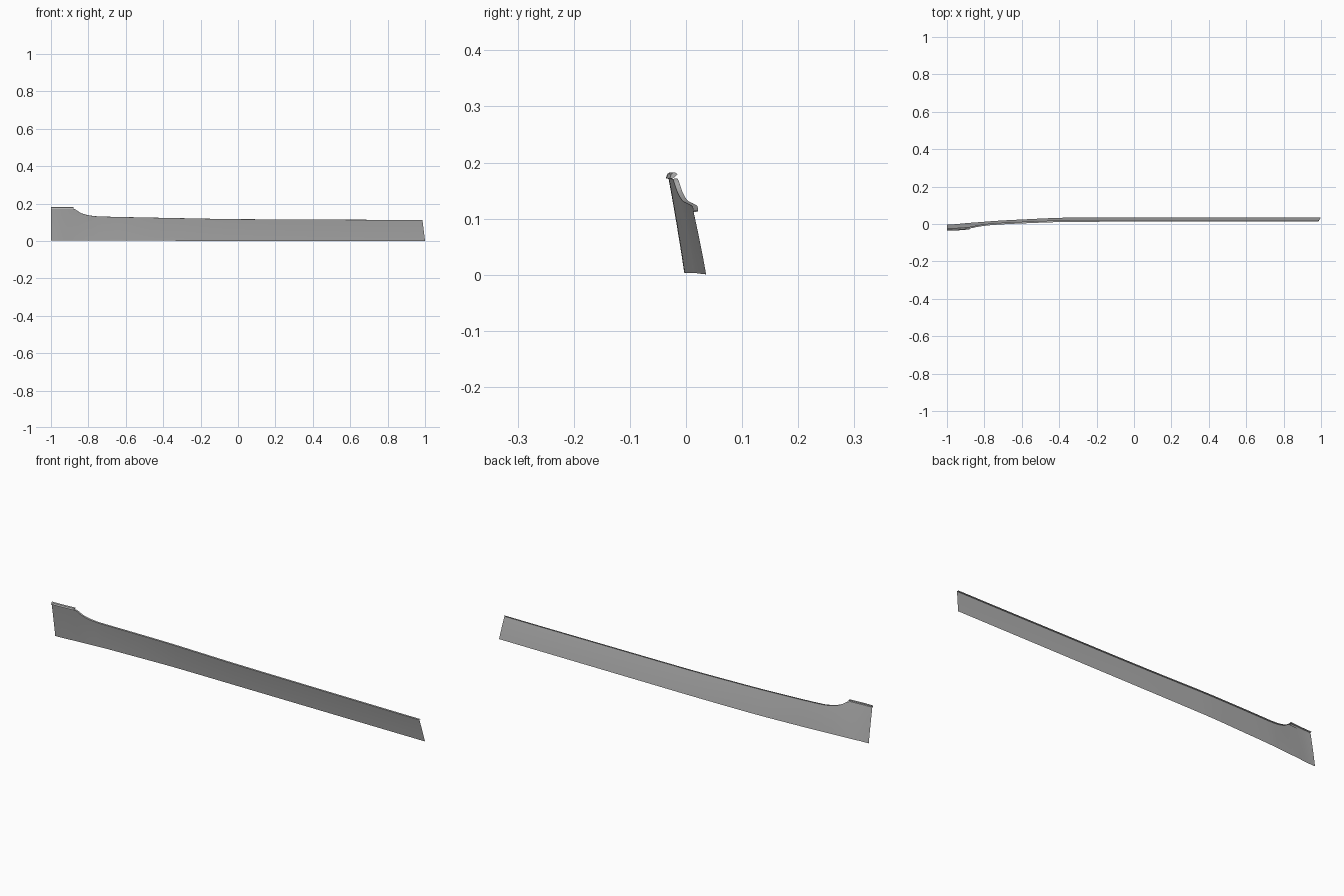
import bpy

if "Cube" in bpy.data.objects:
    bpy.data.objects.remove(bpy.data.objects["Cube"])

# Stations along the trim: x, bottom y, bottom z, top y, top z
STATIONS = [
    (-1.00, -0.003, 0.003, -0.031, 0.171),
    (-0.88, 0.006, 0.003, -0.024, 0.171),
    (-0.84, 0.009, 0.003, -0.016, 0.149),
    (-0.80, 0.012, 0.003, -0.010, 0.137),
    (-0.75, 0.016, 0.003, -0.005, 0.131),
    (-0.60, 0.024, 0.002, 0.003, 0.127),
    (-0.35, 0.034, 0.001, 0.011, 0.122),
    (0.00, 0.036, 0.0, 0.0125, 0.116),
    (0.40, 0.036, 0.0, 0.0125, 0.114),
    (1.00, 0.036, 0.0, 0.0125, 0.112),
]
STEPS, ROWS = 6, 6

# Dark grey finish shared by all parts
grey = bpy.data.materials.new("dark_grey")
grey.diffuse_color = (0.44, 0.44, 0.44, 1)
grey.use_nodes = True
grey.node_tree.nodes["Principled BSDF"].inputs["Base Color"].default_value = grey.diffuse_color


def smooth_stations():
    """Monotone cubic interpolation of the station table."""
    def slope(i, k):
        if i in (0, len(STATIONS) - 1):
            return 0
        a, b, c = STATIONS[i - 1:i + 2]
        d0 = (b[k] - a[k]) / (b[0] - a[0])
        d1 = (c[k] - b[k]) / (c[0] - b[0])
        return 0 if d0 * d1 <= 0 else 2 * d0 * d1 / (d0 + d1)

    out = []
    for i in range(len(STATIONS) - 1):
        a, b = STATIONS[i], STATIONS[i + 1]
        h = b[0] - a[0]
        for s in range(STEPS):
            t = s / STEPS
            row = [a[0] + h * t]
            for k in range(1, 5):
                row.append((2*t**3 - 3*t*t + 1) * a[k] + (3*t*t - 2*t**3) * b[k]
                           + h * ((t**3 - 2*t*t + t) * slope(i, k) + (t**3 - t*t) * slope(i + 1, k)))
            out.append(row)
    return out + [list(STATIONS[-1])]


def loft(name, sections, cap_end=False):
    """Skin a list of equal-length point rows."""
    n = len(sections[0])
    verts = [p for sec in sections for p in sec]
    faces = [(i*n + j, (i+1)*n + j, (i+1)*n + j + 1, i*n + j + 1)
             for i in range(len(sections) - 1) for j in range(n - 1)]
    if cap_end:
        faces.append(tuple(range(len(verts) - 1, len(verts) - n - 1, -1)))
    mesh = bpy.data.meshes.new(name)
    mesh.from_pydata(verts, [], faces)
    mesh.materials.append(grey)
    ob = bpy.data.objects.new(name, mesh)
    bpy.context.collection.objects.link(ob)
    bpy.ops.object.select_all(action='DESELECT')
    ob.select_set(True)
    bpy.context.view_layer.objects.active = ob
    bpy.ops.object.shade_smooth_by_angle(angle=0.6)


def top_x(x):
    # The right end is cut on a slant
    return x - 0.014 * max(0, (x - 0.4) / 0.6)


path = smooth_stations()

# Leaning, slightly bowed sheet
panel = []
for x, by, bz, ty, tz in path:
    sec = []
    for r in range(ROWS + 1):
        f = r / ROWS
        sec.append((x + (top_x(x) - x) * f,
                    by + (ty - by) * f + 0.003 * f * (1 - f),
                    bz + (tz - bz) * f))
    panel.append(sec)
loft("trim_panel", panel)

# Narrow flange folded backwards along the low top edge
loft("top_flange", [[(top_x(x), ty, tz), (top_x(x), ty + 0.009, tz + 0.0005)]
                    for x, by, bz, ty, tz in path if x >= -0.881])

# Raised rim over the tall end, closed where it stops
RIM = [(0, 0), (-0.005, 0.001), (-0.002, 0.009), (0.001, 0.011), (0.005, 0.011), (0.009, 0.008)]
loft("raised_rim", [[(x, ty + dy, tz + dz) for dy, dz in RIM]
                    for x, by, bz, ty, tz in path if x <= -0.879], cap_end=True)
